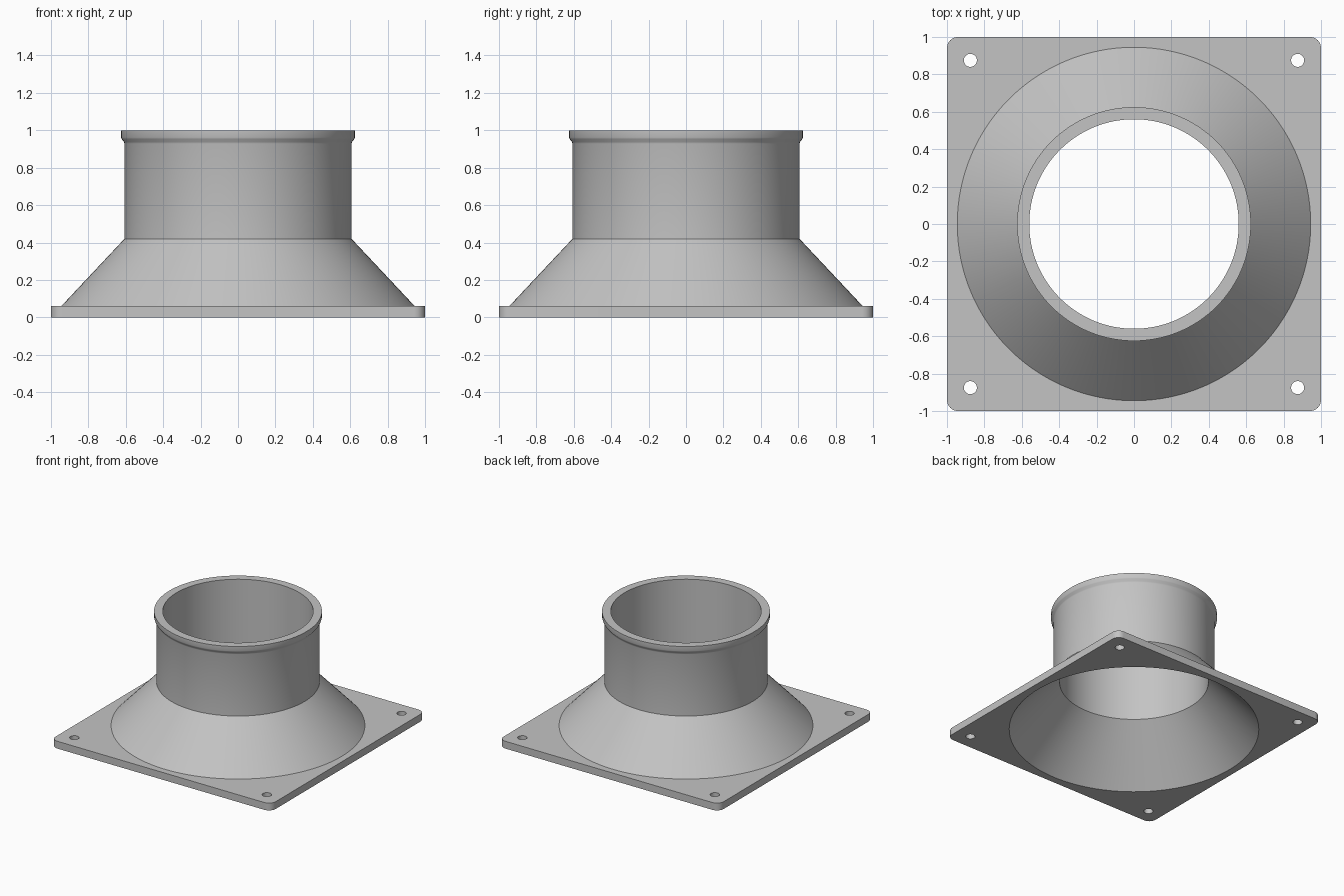
import bpy
import bmesh
from math import sin, cos, pi, radians

if "Cube" in bpy.data.objects:
    bpy.data.objects.remove(bpy.data.objects["Cube"], do_unlink=True)

GREY = (0.55, 0.55, 0.55, 1.0)
SEGMENTS = 128
PLATE_TOP = 0.06
MOUTH = 0.94     # radius of the opening under the plate
BORE = 0.56      # inner radius of the pipe

grey = bpy.data.materials.new("plain grey")
grey.use_nodes = True
grey.diffuse_color = GREY
grey.node_tree.nodes["Principled BSDF"].inputs["Base Color"].default_value = GREY


def finish(bm, name):
    """Turn a bmesh into a smooth-shaded object with crisp edges."""
    bmesh.ops.recalc_face_normals(bm, faces=bm.faces)
    mesh = bpy.data.meshes.new(name)
    bm.to_mesh(mesh)
    bm.free()
    mesh.materials.append(grey)
    obj = bpy.data.objects.new(name, mesh)
    bpy.context.collection.objects.link(obj)
    bpy.ops.object.select_all(action="DESELECT")
    obj.select_set(True)
    bpy.context.view_layer.objects.active = obj
    bpy.ops.object.shade_smooth_by_angle(angle=radians(25))
    return obj


def arc(x, y, radius, start, sweep, count):
    return [(x + radius * cos(start + sweep * i / count),
             y + radius * sin(start + sweep * i / count)) for i in range(count)]


def add_loop(bm, points):
    verts = [bm.verts.new((x, y, 0)) for x, y in points]
    return [bm.edges.new((a, b)) for a, b in zip(verts, verts[1:] + verts[:1])]


# Square plate: rounded outline, central opening and four screw holes
bm = bmesh.new()
corners = [(1, 1), (-1, 1), (-1, -1), (1, -1)]
radius = 0.06
outline = []
for i, (sx, sy) in enumerate(corners):
    outline += arc(sx * (1 - radius), sy * (1 - radius), radius, i * pi / 2, pi / 2, 10)
    outline.append((sx * (1 - radius) + radius * cos((i + 1) * pi / 2),
                    sy * (1 - radius) + radius * sin((i + 1) * pi / 2)))
edges = add_loop(bm, outline)
edges += add_loop(bm, arc(0, 0, MOUTH, 0, 2 * pi, SEGMENTS))
for sx, sy in corners:
    edges += add_loop(bm, arc(sx * 0.875, sy * 0.875, 0.035, 0, 2 * pi, 32))
bmesh.ops.triangle_fill(bm, use_beauty=True, use_dissolve=False,
                        edges=edges, normal=(0, 0, 1))
top = bmesh.ops.extrude_face_region(bm, geom=bm.faces[:], use_keep_orig=True)
bmesh.ops.translate(bm, vec=(0, 0, PLATE_TOP),
                    verts=[g for g in top["geom"] if isinstance(g, bmesh.types.BMVert)])
finish(bm, "mounting_plate")

# Hollow cone, pipe and lipped rim, turned from one wall profile
profile = [
    (MOUTH, 0), (BORE, 0.41), (BORE, 1.0),
    (0.625, 1.0), (0.625, 0.962), (0.622, 0.953), (0.61, 0.938), (0.607, 0.928),
    (0.607, 0.42), (0.945, PLATE_TOP),
]
bm = bmesh.new()
verts = [bm.verts.new((r, 0, z)) for r, z in profile]
wall = [bm.edges.new(pair) for pair in zip(verts, verts[1:] + verts[:1])]
bmesh.ops.spin(bm, geom=verts + wall, cent=(0, 0, 0), axis=(0, 0, 1),
               angle=2 * pi, steps=SEGMENTS, use_merge=True)
finish(bm, "funnel_and_pipe")
